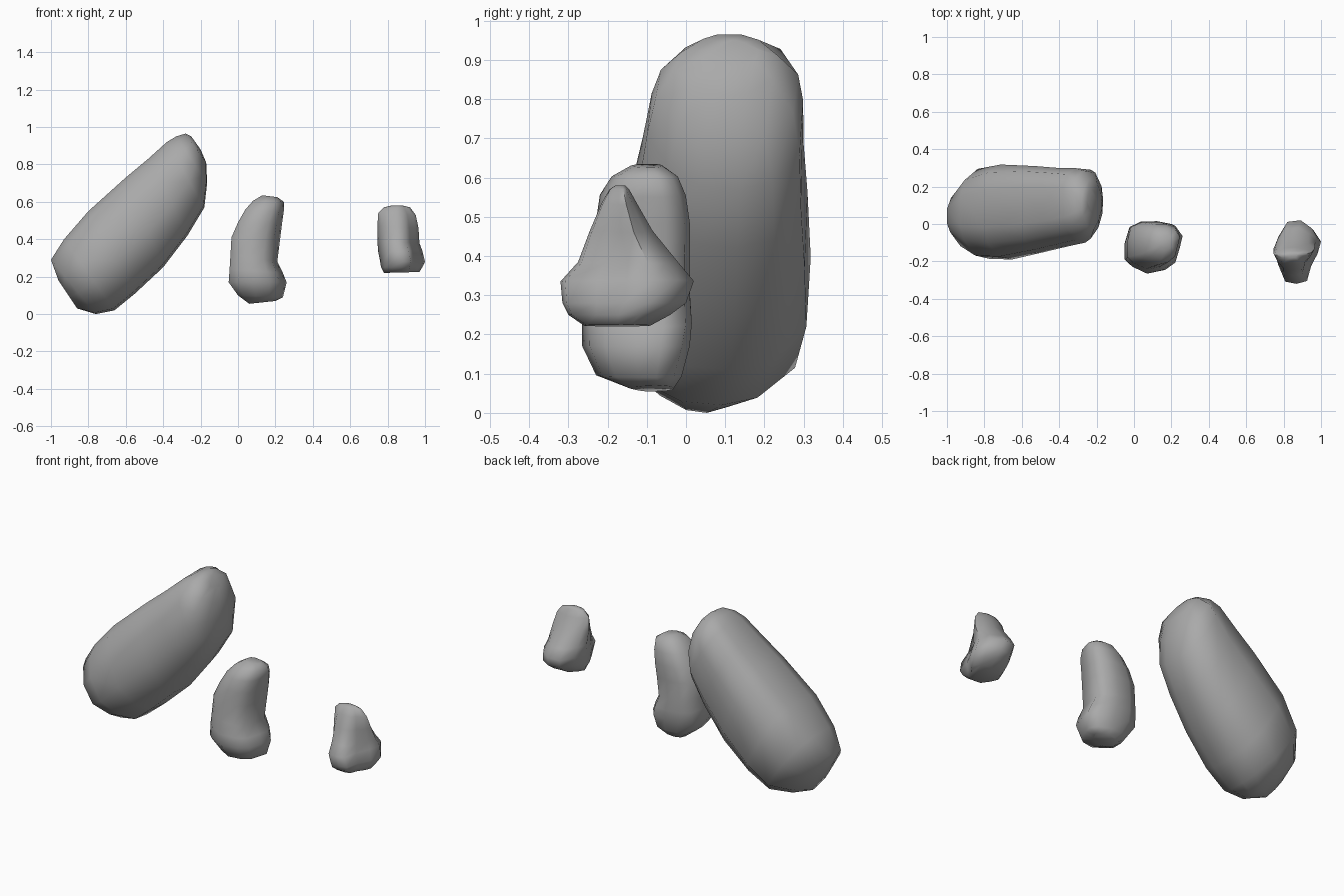
import bpy
import bmesh
import math
from mathutils import Vector

default_cube = bpy.data.objects.get("Cube")
if default_cube:
    bpy.data.objects.remove(default_cube, do_unlink=True)

# One plain stone colour
stone = bpy.data.materials.new("grey_stone")
stone.use_nodes = True
stone_colour = (0.4, 0.4, 0.4, 1)
stone.diffuse_color = stone_colour
stone_shader = stone.node_tree.nodes["Principled BSDF"]
stone_shader.inputs["Base Color"].default_value = stone_colour
stone_shader.inputs["Roughness"].default_value = 0.8


def make_rock(name, pinch, section, rings):
    """Loft a section through rings of (left x, left z, right x, right z, front y, back y).

    Section points run across the rock (left to right) and in depth (front to back),
    each from minus one to one. Pinch narrows the sides of the rings near both ends.
    """
    mesh_builder = bmesh.new()
    loops = []
    for index, (left_x, left_z, right_x, right_z, front, back) in enumerate(rings):
        left = Vector((left_x, 0, left_z))
        right = Vector((right_x, 0, right_z))
        end_factor = (2 * index / (len(rings) - 1) - 1) ** 2
        loop = []
        for across, depth in section:
            point = left.lerp(right, (across + 1) / 2)
            depth *= 1 - pinch * end_factor * across ** 2
            point.y = front + (back - front) * (depth + 1) / 2
            loop.append(mesh_builder.verts.new(point))
        loops.append(loop)

    # Side faces between neighbouring rings, then the two end caps
    count = len(section)
    for lower, upper in zip(loops, loops[1:]):
        for i in range(count):
            j = (i + 1) % count
            mesh_builder.faces.new((lower[i], lower[j], upper[j], upper[i]))
    mesh_builder.faces.new(loops[0][::-1])
    mesh_builder.faces.new(loops[-1])
    bmesh.ops.recalc_face_normals(mesh_builder, faces=mesh_builder.faces[:])

    mesh = bpy.data.meshes.new(name)
    mesh_builder.to_mesh(mesh)
    mesh_builder.free()
    mesh.materials.append(stone)
    rock = bpy.data.objects.new(name, mesh)
    bpy.context.collection.objects.link(rock)
    bpy.ops.object.select_all(action="DESELECT")
    rock.select_set(True)
    bpy.context.view_layer.objects.active = rock
    bpy.ops.object.shade_smooth_by_angle(angle=math.radians(65))


# Large leaning boulder: flat back and a broad flat upper face
make_rock("large_leaning_rock", 0.8, [
    (-1, -.35), (-.85, -.7), (-.4, -.95), (.2, -1), (.7, -.75), (.95, -.35),
    (1, .2), (.9, .65), (.5, .97), (-.3, 1), (-.82, .88), (-1, .5),
], [
    (-.96, .18, -.86, .03, -.02, .1),
    (-1, .29, -.76, 0, -.14, .21),
    (-.93, .4, -.66, .02, -.19, .3),
    (-.8, .55, -.55, .11, -.19, .32),
    (-.6, .73, -.4, .25, -.15, .31),
    (-.48, .83, -.27, .42, -.12, .3),
    (-.38, .92, -.18, .57, -.1, .3),
    (-.33, .95, -.165, .7, -.08, .29),
    (-.28, .965, -.17, .81, -.03, .24),
    (-.25, .95, -.2, .88, .05, .19),
])

# Middle upright rock: pinched on its right side above a wide foot
make_rock("middle_upright_rock", 0.3, [
    (-1, -.5), (-.75, -.75), (-.2, -1), (.4, -.87), (.75, -.6), (.9, 0),
    (1, .5), (.75, .9), (.2, 1), (-.4, 1), (-.85, .8), (-1, .2),
], [
    (.06, .055, .2, .07, -.14, -.03),
    (0, .1, .24, .09, -.23, -.01),
    (-.05, .17, .26, .17, -.265, .01),
    (-.045, .24, .24, .22, -.265, .015),
    (-.04, .32, .21, .28, -.25, .01),
    (-.035, .41, .225, .4, -.24, .01),
    (0, .49, .235, .48, -.23, .01),
    (.04, .56, .245, .55, -.22, 0),
    (.08, .605, .245, .6, -.19, -.02),
    (.13, .635, .21, .625, -.14, -.06),
])

# Small wedge: flat base with a foot reaching forward and a narrow top
make_rock("small_wedge_rock", 0, [
    (-.5, -.93), (0, -1), (.38, -.93), (.55, -.45), (.85, 0), (1, .4),
    (.7, .75), (.2, 1), (-.4, .95), (-.8, .5), (-1, .1), (-.82, -.4),
], [
    (.78, .22, .97, .225, -.26, -.09),
    (.765, .25, .985, .25, -.3, -.04),
    (.76, .28, 1, .28, -.315, 0),
    (.75, .33, .985, .34, -.32, .02),
    (.745, .39, .97, .38, -.275, -.02),
    (.745, .47, .965, .46, -.245, -.085),
    (.75, .54, .95, .53, -.215, -.125),
    (.78, .57, .92, .57, -.195, -.145),
    (.82, .58, .88, .58, -.18, -.155),
])
